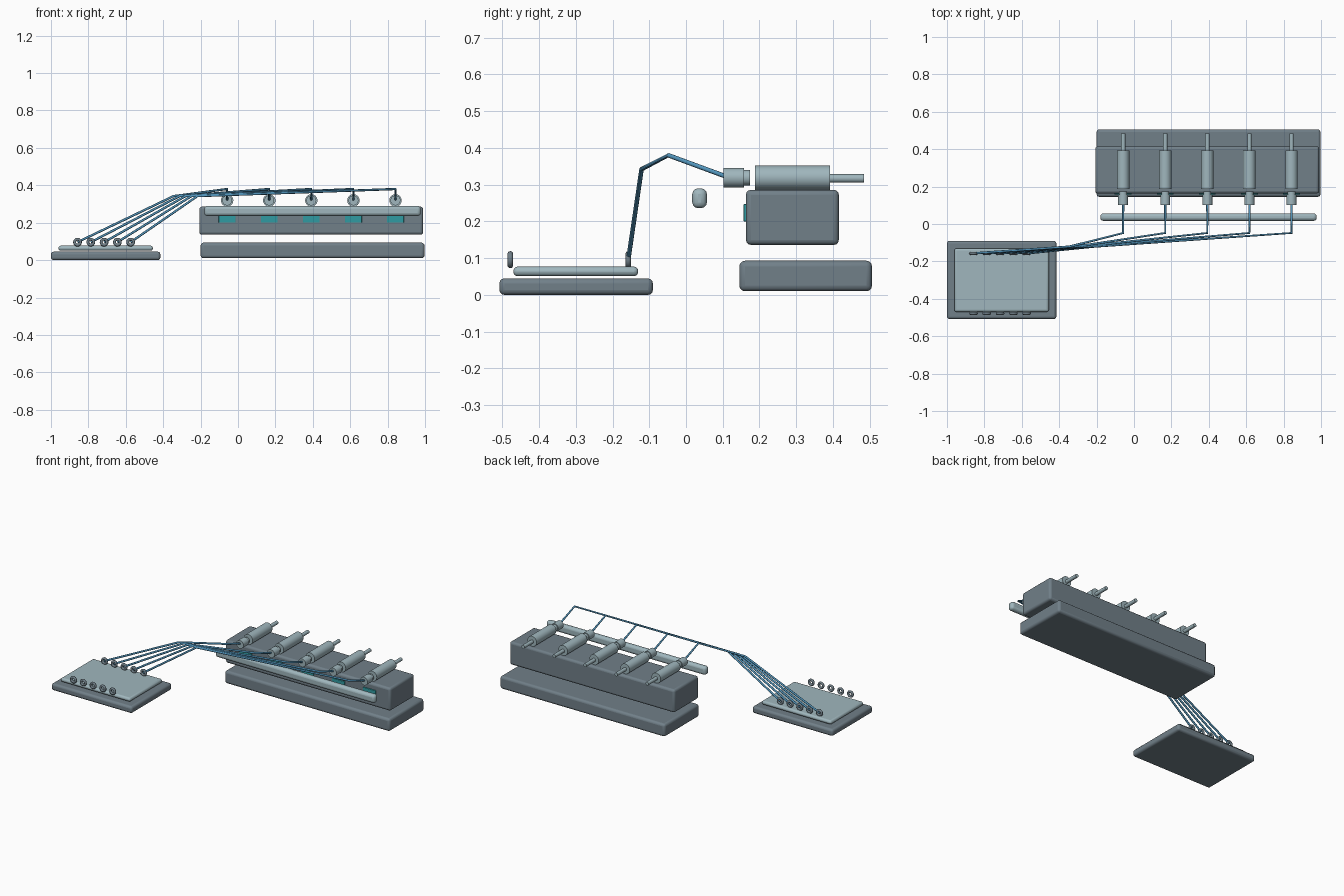
import bpy
import math
from mathutils import Vector

cube = bpy.data.objects.get("Cube")
if cube:
    bpy.data.objects.remove(cube, do_unlink=True)


def material(name, rgb):
    m = bpy.data.materials.new(name)
    m.use_nodes = True
    m.diffuse_color = (*rgb, 1)
    m.node_tree.nodes["Principled BSDF"].inputs["Base Color"].default_value = (*rgb, 1)
    return m


slate = material("slate grey", (0.165, 0.215, 0.25))
pale = material("pale steel", (0.35, 0.47, 0.51))
blue = material("hose blue", (0.085, 0.30, 0.50))
teal = material("window teal", (0.03, 0.33, 0.36))


def finish(name, mat):
    ob = bpy.context.object
    ob.name = name
    ob.data.materials.append(mat)
    return ob


def box(name, lo, hi, mat, bevel=0.0):
    """Rounded box between two corners."""
    lo, hi = Vector(lo), Vector(hi)
    bpy.ops.mesh.primitive_cube_add(size=1, location=(lo + hi) / 2)
    ob = finish(name, mat)
    ob.scale = hi - lo
    bpy.ops.object.transform_apply(location=False, rotation=False, scale=True)
    if bevel:
        mod = ob.modifiers.new("rounded edges", "BEVEL")
        mod.width = bevel
        mod.segments = 3
        bpy.ops.object.shade_smooth_by_angle(angle=math.radians(35))
    return ob


def rod(name, x, y0, y1, z, radius, mat):
    """Cylinder lying along y."""
    bpy.ops.mesh.primitive_cylinder_add(
        vertices=32, radius=radius, depth=y1 - y0,
        location=(x, (y0 + y1) / 2, z), rotation=(math.pi / 2, 0, 0))
    ob = finish(name, mat)
    bpy.ops.object.shade_smooth_by_angle(angle=math.radians(35))
    return ob


def ring(name, x, y, z):
    bpy.ops.mesh.primitive_torus_add(
        major_segments=24, minor_segments=10, major_radius=0.0155,
        minor_radius=0.0078, location=(x, y, z), rotation=(math.pi / 2, 0, 0))
    finish(name, slate)
    bpy.ops.object.shade_smooth()


def hose(name, points, radius):
    curve = bpy.data.curves.new(name, "CURVE")
    curve.dimensions = "3D"
    curve.bevel_depth = radius
    curve.bevel_resolution = 2
    curve.use_fill_caps = True
    spline = curve.splines.new("POLY")
    spline.points.add(len(points) - 1)
    for p, co in zip(spline.points, points):
        p.co = (*co, 1)
    curve.materials.append(blue)
    ob = bpy.data.objects.new(name, curve)
    bpy.context.collection.objects.link(ob)


# Main bank: base, block and floating front rail
box("bank_base", (-0.2, 0.145, 0.01), (0.997, 0.506, 0.093), slate, 0.015)
box("bank_block", (-0.207, 0.163, 0.136), (0.99, 0.416, 0.286), slate, 0.014)
box("front_rail", (-0.18, 0.017, 0.236), (0.977, 0.057, 0.29), pale, 0.016)

# Side tray: base and pale top plate
box("tray_base", (-1.0, -0.508, 0.0), (-0.415, -0.09, 0.045), slate, 0.014)
box("tray_plate", (-0.96, -0.47, 0.051), (-0.455, -0.13, 0.077), pale, 0.012)

# Five repeated stations: actuator, window, ports and hose
AXIS = 0.319
for i in range(5):
    x = -0.058 + 0.225 * i
    port = -0.858 + 0.071 * i
    bend = -0.345 + 0.032 * i
    n = i + 1
    rod(f"actuator_barrel_{n}", x, 0.188, 0.392, AXIS, 0.033, pale)
    rod(f"actuator_rod_{n}", x, 0.39, 0.485, AXIS - 0.002, 0.0115, pale)
    rod(f"collar_{n}", x, 0.102, 0.158, AXIS, 0.0265, pale)
    rod(f"collar_neck_{n}", x, 0.156, 0.174, AXIS, 0.021, pale)
    box(f"window_{n}", (x - 0.045, 0.157, 0.2), (x + 0.045, 0.165, 0.247), teal, 0.002)
    ring(f"front_port_{n}", port, -0.478, 0.096)
    ring(f"back_port_{n}", port, -0.157, 0.096)
    hose(f"hose_{n}", [(port, -0.157, 0.096), (bend, -0.121, 0.342),
                       (x, -0.048, 0.38), (x, 0.104, 0.324)], 0.0062)
